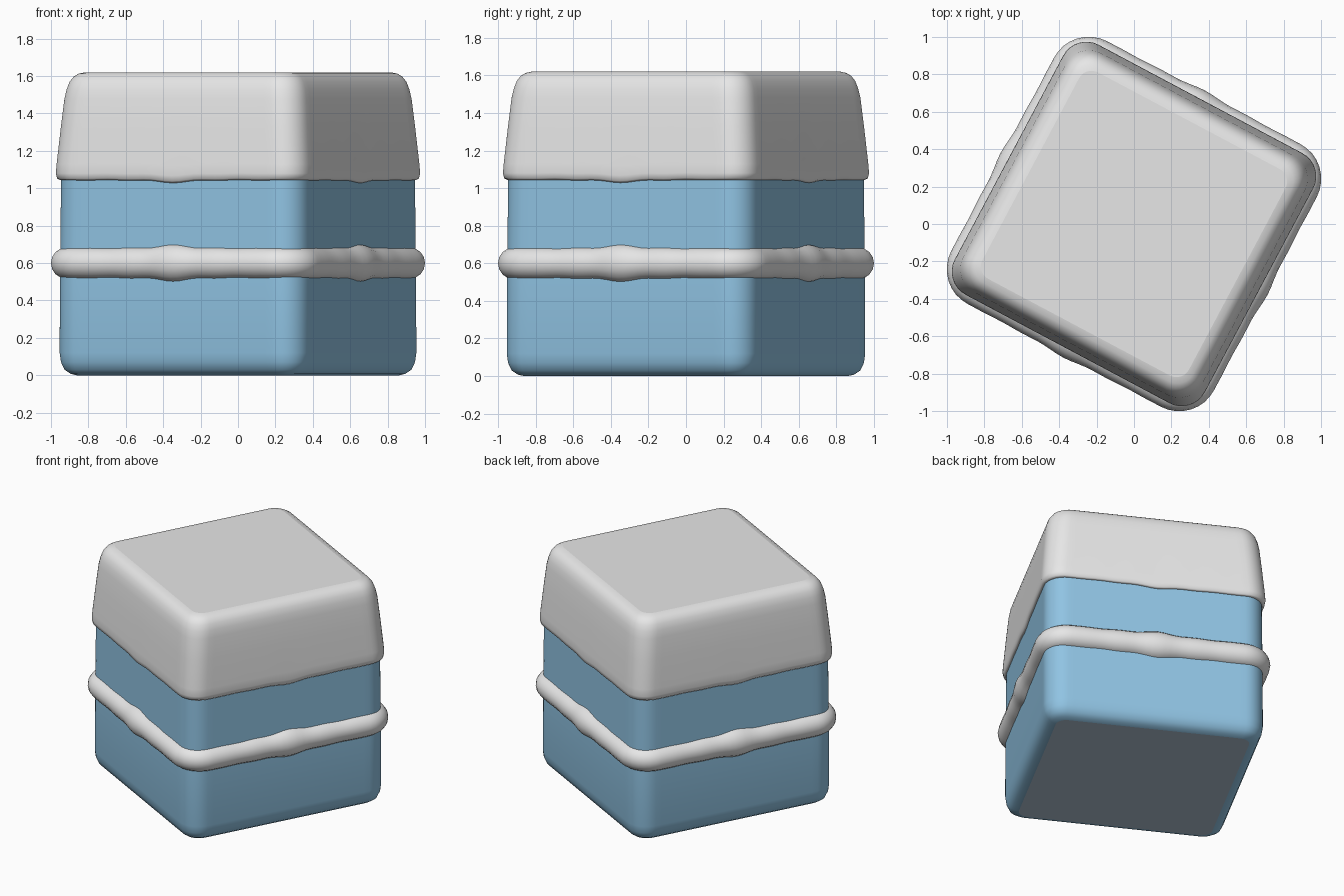
import bpy, bmesh, math
from mathutils import Matrix

if "Cube" in bpy.data.objects:
    bpy.data.objects.remove(bpy.data.objects["Cube"])

TURN = Matrix.Rotation(math.radians(-28), 4, 'Z')


def material(name, rgb):
    m = bpy.data.materials.new(name)
    m.diffuse_color = (*rgb, 1)
    m.use_nodes = True
    m.node_tree.nodes["Principled BSDF"].inputs["Base Color"].default_value = m.diffuse_color
    return m


GREY = material("light grey", (0.80, 0.80, 0.80))
BLUE = material("sky blue", (0.28, 0.55, 0.77))
SLATE = material("slate base", (0.45, 0.56, 0.68))


def rounded_square(half, radius, n_side=28, n_corner=8):
    """Points (x, y, u): u is the position along a side, 0 in its middle."""
    s, pts = half - radius, []
    for k in range(4):
        side = [(half, -s + 2 * s * i / n_side, (2 * i / n_side - 1)) for i in range(n_side)]
        for i in range(n_corner):
            a = math.pi / 2 * i / n_corner
            side.append((s + radius * math.cos(a), s + radius * math.sin(a), 1))
        c, d = round(math.cos(k * math.pi / 2)), round(math.sin(k * math.pi / 2))
        pts += [(x * c - y * d, x * d + y * c, u) for x, y, u in side]
    return pts


def ripple(u):
    """Lump in the middle of each side with small waves beside it."""
    return math.exp(-(u / 0.22) ** 2) + 0.2 * math.cos(u * 4.5 * math.pi) * (1 - u * u)


def loft(name, mats, profile, ring_at, closed=False):
    bm = bmesh.new()
    rings = [[bm.verts.new(p) for p in ring_at(*row)] for row in profile]
    n = len(rings[0])
    pairs = list(zip(rings, rings[1:]))
    if closed:
        pairs.append((rings[-1], rings[0]))
    else:
        bm.faces.new(rings[0][::-1])
        bm.faces.new(rings[-1])
    for a, b in pairs:
        for i in range(n):
            j = (i + 1) % n
            bm.faces.new((a[i], a[j], b[j], b[i]))
    bmesh.ops.recalc_face_normals(bm, faces=bm.faces)
    bm.transform(TURN)
    me = bpy.data.meshes.new(name)
    for m in mats:
        me.materials.append(m)
    for f in bm.faces:
        if len(mats) > 1 and f.calc_center_median().z < 0.001:
            f.material_index = 1
        f.smooth = len(f.verts) == 4
    bm.to_mesh(me)
    bm.free()
    ob = bpy.data.objects.new(name, me)
    bpy.context.collection.objects.link(ob)
    return ob


# Blue box body with rounded lower edge and slate underside
def body_ring(half, radius, z):
    return [(x, y, z) for x, y, u in rounded_square(half, radius)]


loft("body", [BLUE, SLATE],
     [(0.655, 0.07, 0), (0.685, 0.09, 0.008), (0.715, 0.11, 0.03), (0.734, 0.13, 0.07),
      (0.742, 0.14, 0.12), (0.741, 0.14, 0.5), (0.736, 0.14, 1.1)], body_ring)


# Tapered cap with a rippled hem
def cap_ring(half, radius, z):
    w = max(0, (1.25 - z) / 0.2)
    return [(x, y, z - 0.012 * w * ripple(u)) for x, y, u in rounded_square(half, radius)]


loft("cap", [GREY],
     [(0.72, 0.13, 1.055), (0.74, 0.14, 1.043), (0.752, 0.14, 1.052), (0.757, 0.14, 1.08),
      (0.754, 0.14, 1.13), (0.737, 0.14, 1.33), (0.723, 0.14, 1.48), (0.714, 0.14, 1.53),
      (0.70, 0.13, 1.57), (0.68, 0.115, 1.597), (0.655, 0.095, 1.613), (0.625, 0.075, 1.62)],
     cap_ring)


# Lumpy cord around the middle
def band_ring(angle):
    out, up = 0.085 * math.cos(angle), 0.082 * math.sin(angle)
    pts = []
    for x, y, u in rounded_square(0.71 + out, 0.125 + out):
        r = ripple(u)
        grow = 1 + 0.014 * r * math.cos(angle)
        pts.append((x * grow, y * grow, 0.6 + up * (1.03 + 0.2 * r)))
    return pts


loft("band", [GREY], [(i * math.tau / 16,) for i in range(16)], band_ring, closed=True)
